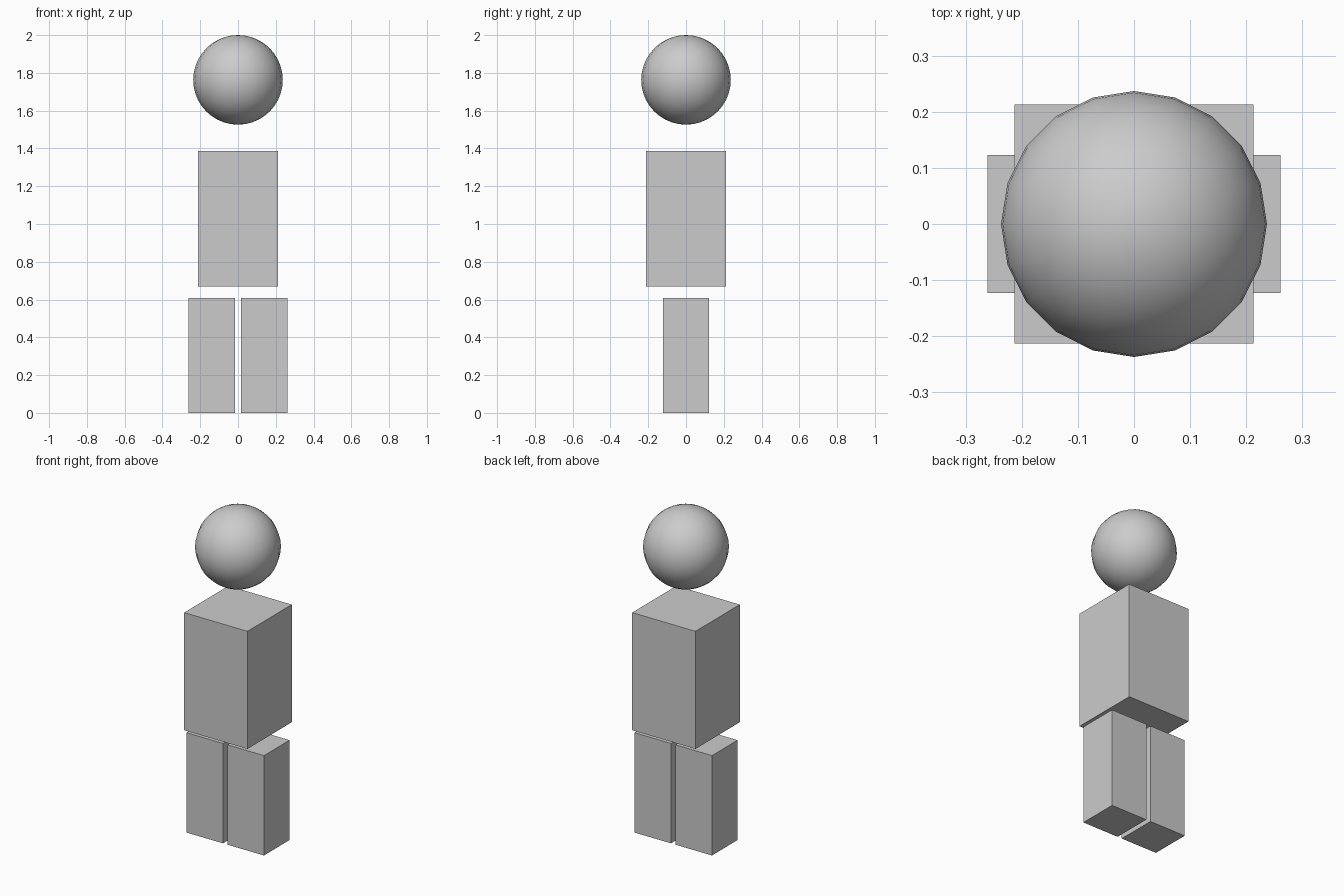
import bpy

if "Cube" in bpy.data.objects:
    bpy.data.objects.remove(bpy.data.objects["Cube"])


def box(name, center, size):
    bpy.ops.mesh.primitive_cube_add(size=1, location=center)
    ob = bpy.context.object
    ob.name = name
    ob.scale = size
    bpy.ops.object.transform_apply(location=False, rotation=False, scale=True)
    return ob


# Two legs with a narrow gap
for side, label in ((-1, "left"), (1, "right")):
    box(f"{label}_leg", (side * 0.138, 0, 0.304), (0.246, 0.246, 0.608))

# Torso floating above the legs
box("torso", (0, 0, 1.028), (0.426, 0.426, 0.716))

# Smooth round head floating above the torso
bpy.ops.mesh.primitive_uv_sphere_add(segments=20, ring_count=20, radius=0.237,
                                     location=(0, 0, 1.763))
bpy.context.object.name = "head"
bpy.ops.object.shade_smooth()
